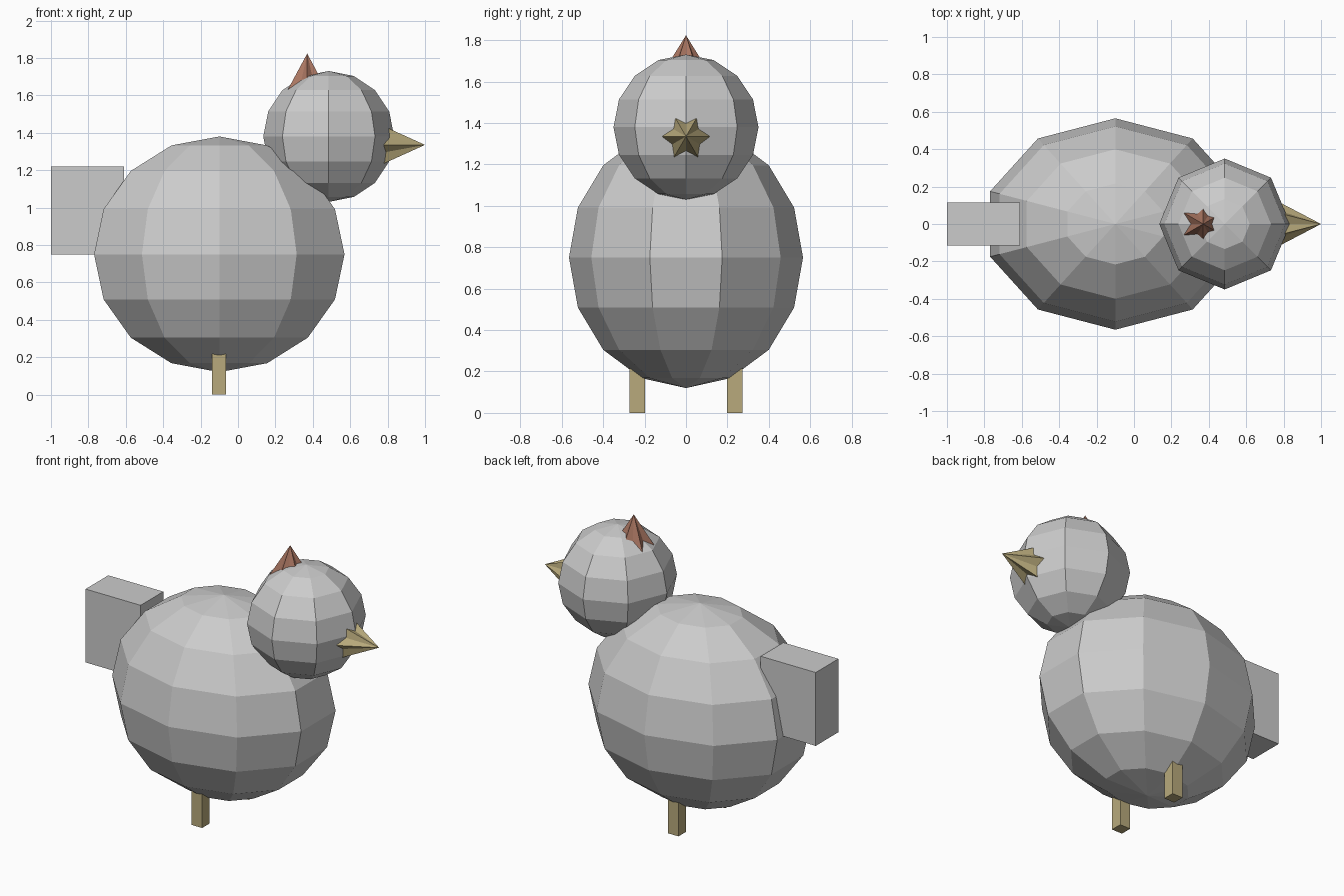
import bpy, bmesh
from math import pi, sin, cos
from mathutils import Matrix

if "Cube" in bpy.data.objects:
    bpy.data.objects.remove(bpy.data.objects["Cube"])


def material(name, color):
    m = bpy.data.materials.new(name)
    m.diffuse_color = (*color, 1)
    m.use_nodes = True
    m.node_tree.nodes["Principled BSDF"].inputs["Base Color"].default_value = m.diffuse_color
    return m


tan = material("tan", (0.48, 0.40, 0.20))
red = material("dull_red", (0.40, 0.18, 0.12))


def add_object(name, bm, mat=None):
    bmesh.ops.recalc_face_normals(bm, faces=bm.faces[:])
    mesh = bpy.data.meshes.new(name)
    bm.to_mesh(mesh)
    bm.free()
    if mat:
        mesh.materials.append(mat)
    ob = bpy.data.objects.new(name, mesh)
    bpy.context.collection.objects.link(ob)
    return ob


def ball(name, center, radii, segments):
    bm = bmesh.new()
    bmesh.ops.create_uvsphere(
        bm, u_segments=segments, v_segments=8, radius=1,
        matrix=Matrix.Translation(center) @ Matrix.Diagonal((*radii, 1)))
    return add_object(name, bm)


def box(name, lo, hi, mat=None):
    center = [(a + b) / 2 for a, b in zip(lo, hi)]
    size = [b - a for a, b in zip(lo, hi)]
    bm = bmesh.new()
    bmesh.ops.create_cube(
        bm, size=1,
        matrix=Matrix.Translation(center) @ Matrix.Diagonal((*size, 1)))
    return add_object(name, bm, mat)


def star_spike(name, tip, length, radius, rotation, mat):
    """Six-pointed fluted cone whose apex sits at tip, axis along local z."""
    bm = bmesh.new()
    apex = bm.verts.new((0, 0, 0))
    ring = []
    for i in range(12):
        a = pi / 2 + i * pi / 6
        r = radius if i % 2 == 0 else radius * 0.7
        ring.append(bm.verts.new((r * cos(a), r * sin(a), -length)))
    for i in range(12):
        bm.faces.new((apex, ring[i], ring[(i + 1) % 12]))
    bm.faces.new(ring[::-1])
    bm.transform(Matrix.Translation(tip) @ rotation)
    return add_object(name, bm, mat)


# Rounded body and head
ball("body", (-0.10, 0, 0.75), (0.704, 0.565, 0.63), 10)
ball("head", (0.485, 0, 1.38), (0.35, 0.35, 0.35), 8)

# Block tail
box("tail", (-1.0, -0.115, 0.75), (-0.61, 0.115, 1.22))

# Legs, one on each side
for label, side in (("left", 1), ("right", -1)):
    y = side * 0.236
    box(label + "_leg", (-0.138, y - 0.037, 0), (-0.063, y + 0.037, 0.28), tan)

# Beak pointing along +x, comb pointing up
star_spike("beak", (1.0, 0, 1.335), 0.22, 0.115, Matrix.Rotation(pi / 2, 4, 'Y'), tan)
star_spike("comb", (0.37, 0, 1.823), 0.23, 0.143, Matrix.Identity(4), red)
